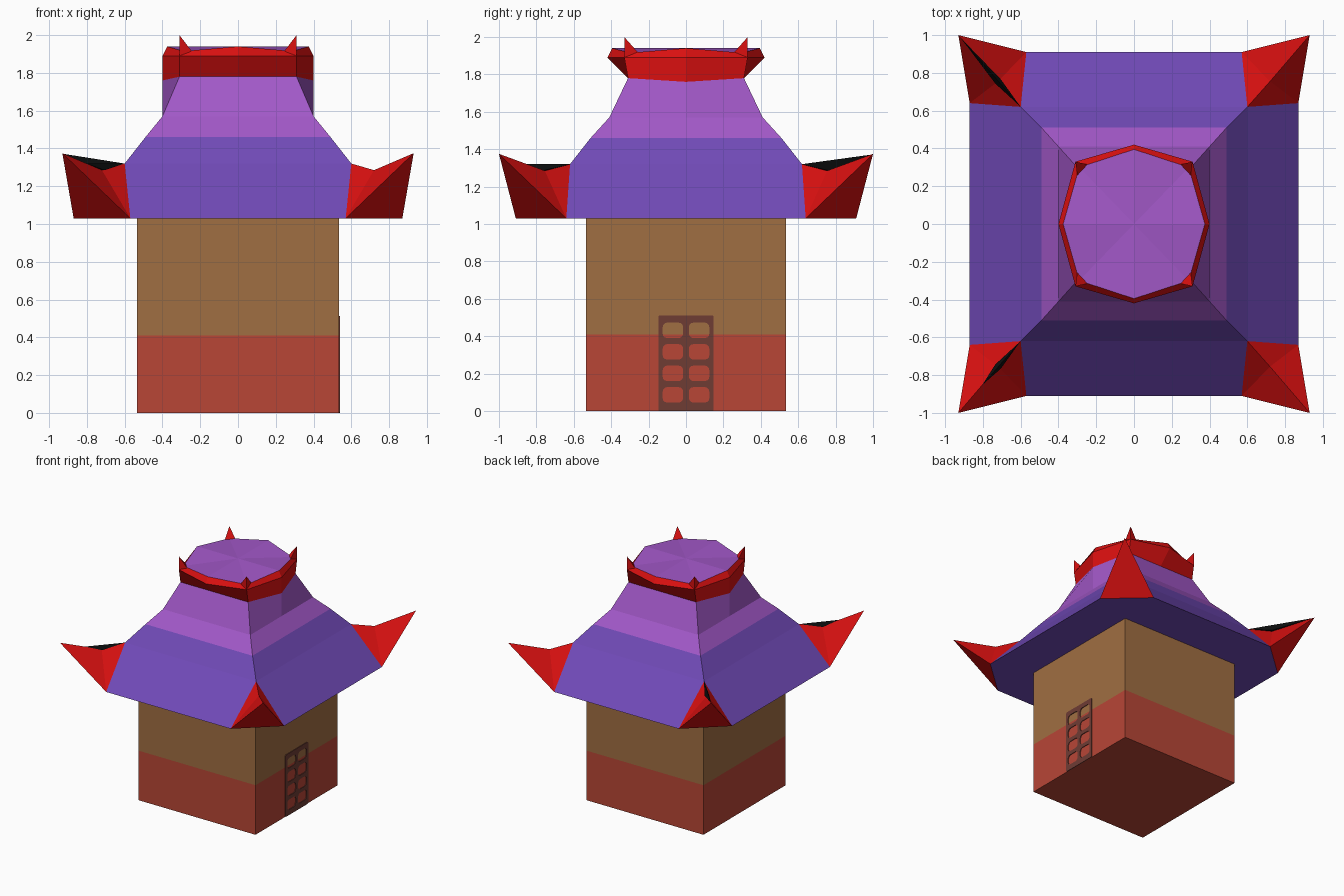
import bpy, bmesh, math
from mathutils import Vector

if "Cube" in bpy.data.objects:
    bpy.data.objects.remove(bpy.data.objects["Cube"])


def material(name, rgb):
    """Flat colour from 0-255 sRGB, stored as linear."""
    lin = [((c / 255 + 0.055) / 1.055) ** 2.4 if c > 10 else c / 255 / 12.92 for c in rgb]
    m = bpy.data.materials.new(name)
    m.diffuse_color = (*lin, 1)
    m.use_nodes = True
    m.node_tree.nodes["Principled BSDF"].inputs["Base Color"].default_value = m.diffuse_color
    return m


BROWN = material("brown_wall", (160, 110, 66))
BRICK = material("brick_red_wall", (184, 70, 54))
DOOR = material("dark_door", (110, 60, 52))
PURPLE = material("deep_purple", (113, 74, 184))
LILAC = material("light_purple", (162, 88, 200))
RED = material("bright_red", (218, 16, 16))
BLACK = material("black", (12, 14, 14))


def finish(name, bm, mats, rule=lambda f: 0):
    """Turn a bmesh into an object, choosing each face's material by rule."""
    bmesh.ops.remove_doubles(bm, verts=bm.verts, dist=1e-4)
    bmesh.ops.recalc_face_normals(bm, faces=bm.faces)
    for f in bm.faces:
        f.material_index = rule(f)
    me = bpy.data.meshes.new(name)
    bm.to_mesh(me)
    bm.free()
    for m in mats:
        me.materials.append(m)
    ob = bpy.data.objects.new(name, me)
    bpy.context.collection.objects.link(ob)
    return ob


def four_way(name, pts, faces, mats, rule=lambda f: 0):
    """Build one quarter (x, y >= 0) and mirror it over both axes."""
    bm = bmesh.new()
    for sx in (1, -1):
        for sy in (1, -1):
            vs = [bm.verts.new((sx * x, sy * y, z)) for x, y, z in pts]
            for f in faces:
                bm.faces.new([vs[i] for i in f])
    return finish(name, bm, mats, rule)


def bands(first, rows):
    """Two quads per row between stacked (back, corner, side) point triples."""
    out = []
    for r in range(rows):
        a = first + 3 * r
        out += [(a, a + 1, a + 4, a + 3), (a + 1, a + 2, a + 5, a + 4)]
    return out


# Square walls, brick red below and brown above
bm = bmesh.new()
bmesh.ops.create_cube(bm, size=1)
for v in bm.verts:
    v.co = (v.co.x * 1.07, v.co.y * 1.07, (v.co.z + 0.5) * 1.035)
bmesh.ops.bisect_plane(bm, geom=bm.verts[:] + bm.edges[:] + bm.faces[:],
                       plane_co=(0, 0, 0.41), plane_no=(0, 0, 1))
finish("walls", bm, [BRICK, BROWN], lambda f: int(f.calc_center_median().z > 0.41))


# Door lattice on the right side: a thin plate with eight rounded openings
def rounded_rect(curve, x0, x1, y0, y1, r):
    pts = []
    corners = ((x1 - r, y1 - r), (x0 + r, y1 - r), (x0 + r, y0 + r), (x1 - r, y0 + r))
    for k, (cx, cy) in enumerate(corners):
        for s in range(4):
            a = math.radians(90 * k + 30 * s)
            pts.append((cx + r * math.cos(a), cy + r * math.sin(a)))
    sp = curve.splines.new('POLY')
    sp.points.add(len(pts) - 1)
    for p, (x, y) in zip(sp.points, pts):
        p.co = (x, y, 0, 1)
    sp.use_cyclic_u = True


cu = bpy.data.curves.new("door_lattice", 'CURVE')
cu.dimensions = '2D'
cu.fill_mode = 'BOTH'
cu.extrude = 0.003
rounded_rect(cu, -0.148, 0.148, 0.0, 0.512, 0.01)
for row in range(4):
    z = 0.045 + 0.115 * row
    for y in (-0.125, 0.015):
        rounded_rect(cu, y, y + 0.11, z, z + 0.083, 0.025)
cu.materials.append(DOOR)
door = bpy.data.objects.new("door_lattice", cu)
bpy.context.collection.objects.link(door)
door.location = (0.537, 0, 0)
door.rotation_euler = (math.pi / 2, 0, math.pi / 2)
bpy.context.view_layer.objects.active = door
door.select_set(True)
bpy.ops.object.convert(target='MESH')

# Flared roof with clipped corners, light purple above z = 1.46
A, B, C = (0.57, 0.91, 1.03), (0.87, 0.64, 1.03), (0.60, 0.62, 1.32)
roof = [(0, 0.62, 1.32), C, (0.60, 0, 1.32),
        (0, 0.51, 1.46), (0.49, 0.51, 1.46), (0.49, 0, 1.46),
        (0, 0.41, 1.57), (0.40, 0.41, 1.57), (0.40, 0, 1.57),
        (0, 0.31, 1.78), (0.31, 0.31, 1.78), (0.40, 0, 1.76),
        (0, 0.91, 1.03), A, B, (0.87, 0, 1.03), (0, 0, 1.03)]
four_way("roof", roof,
         bands(0, 3) + [(12, 13, 1, 0), (13, 14, 1), (14, 15, 2, 1), (12, 13, 14, 15, 16)],
         [PURPLE, LILAC], lambda f: int(f.calc_center_median().z > 1.46))

# Upturned horns on the four roof corners
T, D = (0.93, 1.0, 1.375), (0.72, 0.755, 1.285)
four_way("corner_horns", [A, B, C, T, D],
         [(0, 2, 4), (0, 4, 3), (1, 4, 2), (1, 3, 4), (0, 3, 1)], [RED])

# Black webs in the hollows of the two left horns
for name, sy, reach in (("back_horn_web", 1, 0.95), ("front_horn_web", -1, 0.4)):
    d = Vector(D)
    side = Vector((0.014, -0.012, 0))
    bm = bmesh.new()
    t, c, d1, d2 = [bm.verts.new((-p.x, sy * p.y, p.z)) for p in
                    (d.lerp(Vector(T), reach), Vector(C), d + side, d - side)]
    for f in ((t, c, d1), (t, d2, c), (t, d1, d2), (c, d2, d1)):
        bm.faces.new(f)
    finish(name, bm, [BLACK])

# Eight-sided crown ring with a light purple lid
crown = [(0, 0.31, 1.78), (0.31, 0.31, 1.78), (0.40, 0, 1.76),
         (0, 0.42, 1.89), (0.31, 0.33, 1.89), (0.40, 0, 1.89),
         (0, 0.395, 1.94), (0.29, 0.30, 1.915), (0.375, 0, 1.94), (0, 0, 1.94)]
four_way("crown", crown, bands(0, 2) + [(6, 7, 9), (7, 8, 9)],
         [RED, LILAC], lambda f: int(f.normal.z > 0.9))

# Small spikes on the crown corners
four_way("crown_spikes",
         [(0.31, 0.33, 2.0), (0.31, 0.33, 1.89), (0.245, 0.315, 1.915), (0.30, 0.255, 1.915)],
         [(0, 1, 2), (0, 2, 3), (0, 3, 1), (1, 3, 2)], [RED])
